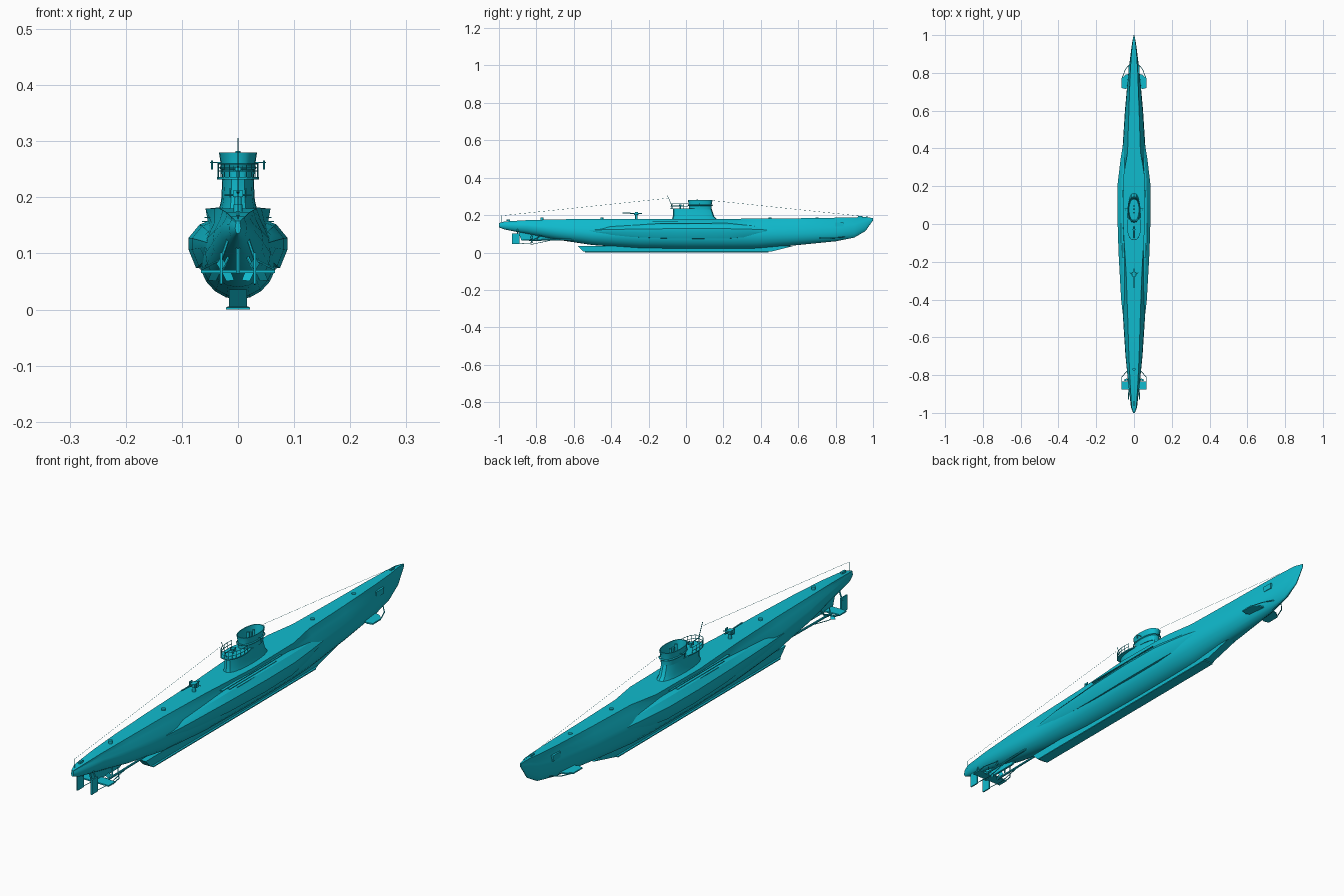
import bpy, bmesh, math
from mathutils import Vector

if "Cube" in bpy.data.objects:
    bpy.data.objects.remove(bpy.data.objects["Cube"])

paint = bpy.data.materials.new("cyan_paint")
paint.use_nodes = True
color = (0.005, 0.5, 0.62, 1)
paint.diffuse_color = color
paint.node_tree.nodes["Principled BSDF"].inputs["Base Color"].default_value = color


def finish(name, bm, smooth=None):
    bmesh.ops.recalc_face_normals(bm, faces=bm.faces)
    mesh = bpy.data.meshes.new(name)
    bm.to_mesh(mesh)
    bm.free()
    mesh.materials.append(paint)
    obj = bpy.data.objects.new(name, mesh)
    bpy.context.collection.objects.link(obj)
    if smooth:
        bpy.ops.object.select_all(action="DESELECT")
        bpy.context.view_layer.objects.active = obj
        obj.select_set(True)
        bpy.ops.object.shade_smooth_by_angle(angle=math.radians(smooth))
    return obj


def loft(name, rings, smooth=None, capped=True):
    """Skin a list of closed rings with equal point counts."""
    bm = bmesh.new()
    loops = [[bm.verts.new(p) for p in ring] for ring in rings]
    n = len(loops[0])
    for a, b in zip(loops, loops[1:]):
        for i in range(n):
            j = (i + 1) % n
            bm.faces.new((a[i], a[j], b[j], b[i]))
    if capped:
        bm.faces.new(loops[0])
        bm.faces.new(loops[-1])
    return finish(name, bm, smooth)


def box(name, center, size):
    bm = bmesh.new()
    bmesh.ops.create_cube(bm, size=1)
    for v in bm.verts:
        v.co = Vector(center) + Vector([c * s for c, s in zip(v.co, size)])
    return finish(name, bm)


def rod(name, points, radius, sides=6):
    """Straight tubes joining a run of points."""
    bm = bmesh.new()
    for a, b in zip(points, points[1:]):
        a, b = Vector(a), Vector(b)
        made = bmesh.ops.create_cone(bm, cap_ends=True, segments=sides, radius1=radius,
                                     radius2=radius, depth=(b - a).length)["verts"]
        turn = (b - a).to_track_quat("Z", "Y")
        for v in made:
            v.co = turn @ v.co + (a + b) / 2
    return finish(name, bm, 40)


def plate(name, outline, z, thick):
    return loft(name, [[(x, y, z + s * thick / 2) for x, y in outline] for s in (-1, 1)])


def oval(y0, y1, half, z, n=20, power=0.75):
    """Blunt oval footprint between y0 and y1."""
    ring = []
    for i in range(n):
        a = math.tau * i / n
        s = math.sin(a)
        x = half * math.copysign(abs(s) ** power, s)
        ring.append((x, (y0 + y1) / 2 + (y1 - y0) / 2 * math.cos(a), z))
    return ring


# Hull: y, deck height, bottom, deck half width, beam half width, beam height
stations = [
    (-1.0, .158, .135, .004, .005, .145), (-.97, .166, .123, .013, .016, .145),
    (-.85, .173, .1, .02, .03, .14), (-.7, .177, .07, .027, .045, .12),
    (-.5, .18, .04, .033, .058, .1), (-.25, .18, .022, .042, .066, .095),
    (0, .18, .018, .058, .07, .095), (.26, .18, .018, .055, .068, .095),
    (.38, .182, .02, .034, .062, .095), (.6, .183, .04, .027, .048, .1),
    (.8, .186, .06, .02, .03, .11), (.9, .188, .08, .014, .018, .13),
    (.96, .19, .115, .008, .01, .16), (1.0, .184, .172, .002, .002, .178)]


def hull_ring(y, top, low, deck, beam, mid):
    half = [(deck, top), (max(deck * .92, beam * .72), mid + .7 * (top - mid)),
            (beam * .94, mid + .35 * (top - mid))]
    for i in range(5):
        a = math.pi / 2 * i / 5
        half.append((beam * math.cos(a), mid - (mid - low) * math.sin(a)))
    return ([(x, y, z) for x, z in half] + [(0, y, low)]
            + [(-x, y, z) for x, z in reversed(half)])


loft("hull", [hull_ring(*s) for s in stations], 25)

# Saddle tanks: y, outer half width, half height
tank = [(-.56, .05, .01), (-.4, .068, .028), (-.15, .082, .04), (.05, .088, .043),
        (.22, .086, .042), (.35, .07, .032), (.5, .045, .01)]
shape = [(.6, 1), (.78, .85), (1, .3), (1, -.2), (.85, -.95), (.6, -1)]
for side, word in ((1, "left"), (-1, "right")):
    loft(word + "_saddle_tank",
         [[(side * w * u, y, .115 + h * v) for u, v in shape] for y, w, h in tank], 25)
    # Flood slot strips along the casing
    for k in range(3):
        box(f"{word}_slot_strip_{k}", (side * (.055 + .004 * k), 0, .164 - .007 * k),
            (.01, .36 - .08 * k, .002))

# Keel
loft("keel", [[(-w, a, z), (w, a, z), (w, b, z), (-w, b, z)]
              for w, a, b, z in ((.021, -.54, .44, 0), (.021, -.54, .44, .004),
                                 (.016, -.55, .46, .006), (.016, -.58, .58, .036))])

# Conning tower with open bridge
loft("tower_base", [oval(-.075, .165, .034, .178), oval(-.07, .15, .03, .195),
                    oval(-.07, .138, .028, .232)], 35)
plate("aft_platform", [p[:2] for p in oval(-.085, .06, .037, 0)], .234, .004)
loft("bridge_bulwark",
     [oval(.015, .137, .028, .23), oval(.015, .137, .03, .255), oval(.01, .142, .034, .28),
      oval(.014, .138, .031, .28), oval(.02, .132, .026, .238)], 35)
loft("spray_ring", [oval(.01, .142, .031, .25), oval(.008, .146, .034, .253),
                    oval(.01, .142, .031, .256)], 35, capped=False)
for i, (y, top) in enumerate(((.095, .279), (.06, .283))):
    rod(f"periscope_{i}", [(0, y, .23), (0, y, top)], .005, 10)
box("bridge_sight", (0, .078, .262), (.008, .01, .03))

# Platform railing
for k, z in enumerate((.247, .26)):
    rail = [p for p in oval(-.083, .06, .036, z) if p[1] < .025]
    rod(f"railing_{k}", rail, .0011)
for i, p in enumerate(rail):
    rod(f"rail_post_{i}", [(p[0], p[1], .234), p], .001)


def gun(name, y, z, size):
    """Pedestal gun pointing aft."""
    rod(name + "_pedestal", [(0, y, z), (0, y, z + .7 * size)], .2 * size, 10)
    box(name + "_cradle", (0, y, z + .8 * size), (.55 * size, .7 * size, .35 * size))
    rod(name + "_barrel", [(0, y + .9 * size, z + .85 * size),
                           (0, y - 2.2 * size, z + .95 * size)], .08 * size, 8)
    for s, word in ((1, "_left"), (-1, "_right")):
        box(name + word + "_shield", (s * .42 * size, y, z + .85 * size),
            (.06 * size, .5 * size, .5 * size))
        rod(name + word + "_handle", [(0, y, z + .75 * size),
                                      (s * .7 * size, y + .2 * size, z + .75 * size)],
            .05 * size)


gun("deck_gun", -.265, .179, .034)
gun("platform_gun", -.03, .235, .02)

# Mirrored running gear, planes and bridge fittings
for s, word in ((1, "left"), (-1, "right")):
    rod(word + "_bridge_arm", [(s * .03, .08, .262), (s * .05, .08, .262)], .0012)
    rod(word + "_bridge_lamp", [(s * .046, .074, .25), (s * .046, .074, .266)], .002)
    plate(word + "_stern_plane", [(s * .003, -.875), (s * .066, -.875), (s * .066, -.835),
                                  (s * .003, -.83)], .068, .005)
    rod(word + "_stern_guard", [(s * .064, -.84, .068), (s * .064, -.81, .072),
                                (s * .03, -.77, .09)], .002)
    box(word + "_rudder", (s * .03, -.91, .074), (.005, .038, .056))
    rod(word + "_rudder_post", [(s * .03, -.9, .09), (s * .018, -.9, .125)], .003)
    rod(word + "_shaft", [(s * .03, -.84, .066), (s * .03, -.56, .07)], .004, 8)
    rod(word + "_shaft_strut", [(s * .03, -.8, .066), (s * .012, -.78, .105)], .003)
    rod(word + "_rudder_stay", [(s * .03, -.9, .05), (s * .03, -.82, .045),
                                (s * .03, -.7, .07)], .0015)
    # Three-bladed propeller
    bm = bmesh.new()
    hub = Vector((s * .03, -.825, .066))
    for k in range(3):
        verts = []
        for r, off in ((.003, -.15), (.018, -.5), (.027, 0), (.018, .5), (.003, .15)):
            a = math.tau * k / 3 + off
            verts.append(bm.verts.new(hub + Vector((r * math.sin(a), off * .014 * s,
                                                    r * math.cos(a)))))
        bm.faces.new(verts)
    finish(word + "_propeller", bm)
    # Bow plane, guard and anchor
    plate(word + "_bow_plane", [(s * .01, .8), (s * .045, .79), (s * .066, .77),
                                (s * .066, .72), (s * .045, .715), (s * .01, .73)], .078, .005)
    rod(word + "_bow_guard", [(s * .064, .77, .078), (s * .045, .82, .08),
                              (s * .018, .85, .085)], .002)
    box(word + "_anchor", (s * .024, .82, .15), (.008, .045, .022))

# Centre skeg carrying the stern planes
loft("stern_skeg", [[(.004, a, z), (.004, b, z), (-.004, b, z), (-.004, a, z)]
                    for a, b, z in ((-.88, -.72, .064), (-.9, -.62, .12))])

# Deck fittings
for i, y in enumerate((-.77, -.45, .45, .7)):
    rod(f"deck_hatch_{i}", [(0, y, .17), (0, y, .187)], .008, 10)
for i, y in enumerate((-.95, .93)):
    box(f"bollard_{i}", (0, y, .172 + i * .018), (.008, .02, .008))

# Aerial masts and wires
rod("aft_mast", [(0, -.07, .234), (0, -.075, .25), (0, -.1, .305)], .0012)
rod("aft_wire", [(0, -.985, .197), (0, -.1, .29)], .0005, 4)
rod("aft_wire_post", [(0, -.985, .155), (0, -.985, .197)], .001)
rod("fore_wire", [(0, .14, .278), (0, .98, .19)], .0005, 4)
